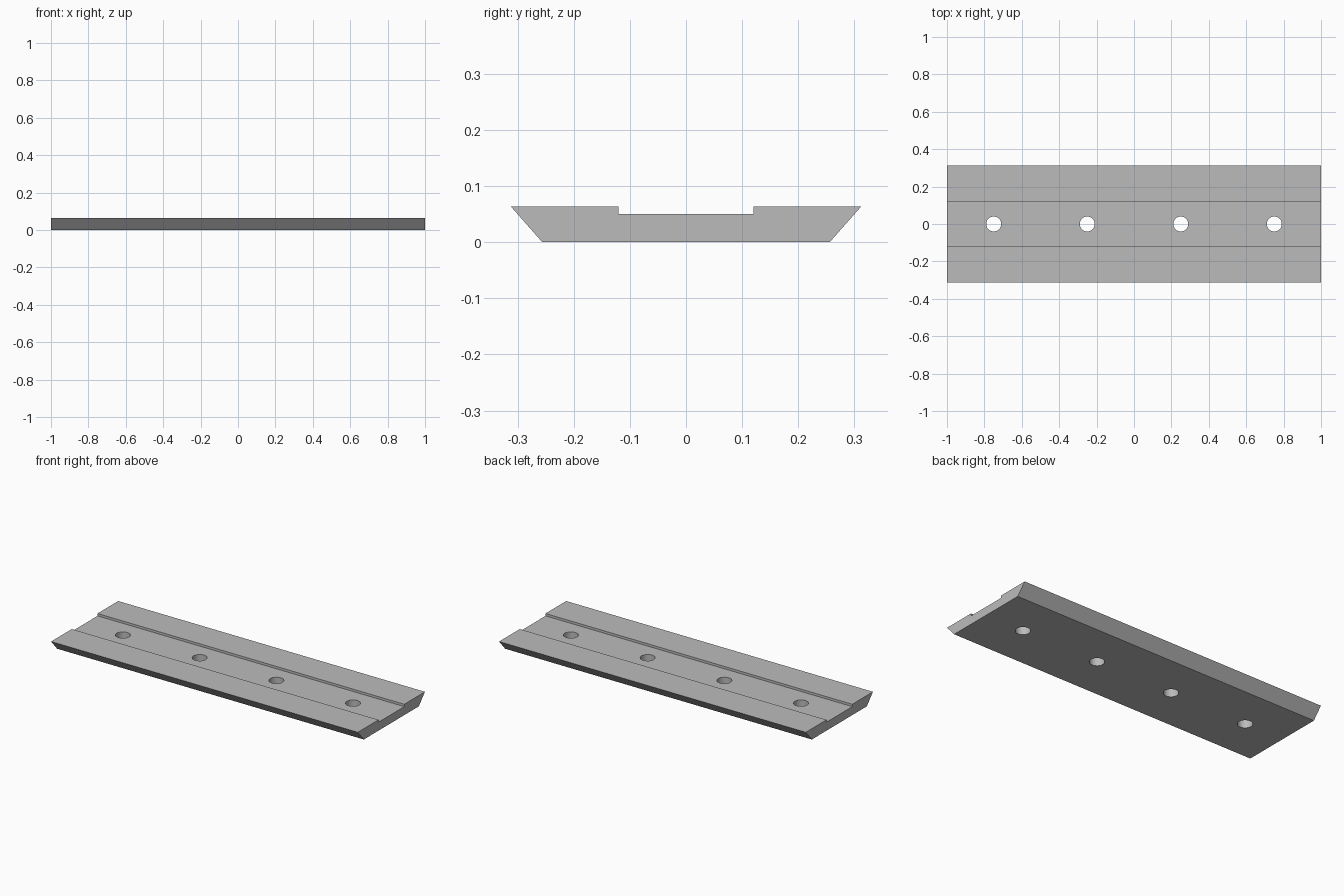
import bpy
import bmesh

cube = bpy.data.objects.get("Cube")
if cube:
    bpy.data.objects.remove(cube, do_unlink=True)

# Plain grey metal
grey = bpy.data.materials.new("grey_metal")
grey.use_nodes = True
colour = (0.5, 0.5, 0.5, 1)
grey.diffuse_color = colour
grey.node_tree.nodes["Principled BSDF"].inputs["Base Color"].default_value = colour

LENGTH = 2.0
HEIGHT = 0.064
HOLE_RADIUS = 0.04


def extrude_profile(name, half_profile, length):
    """Mirror a half profile (y, z) and extrude it along x."""
    outline = half_profile + [(-y, z) for y, z in reversed(half_profile)]
    bm = bmesh.new()
    face = bm.faces.new([bm.verts.new((-length / 2, y, z)) for y, z in outline])
    ext = bmesh.ops.extrude_face_region(bm, geom=[face])
    moved = [v for v in ext["geom"] if isinstance(v, bmesh.types.BMVert)]
    bmesh.ops.translate(bm, verts=moved, vec=(length, 0, 0))
    bmesh.ops.recalc_face_normals(bm, faces=bm.faces)
    mesh = bpy.data.meshes.new(name)
    bm.to_mesh(mesh)
    bm.free()
    obj = bpy.data.objects.new(name, mesh)
    bpy.context.collection.objects.link(obj)
    return obj


# Bevelled rail plate with a shallow central channel
plate = extrude_profile(
    "rail_plate",
    [(0.256, 0), (0.3125, HEIGHT), (0.12, HEIGHT), (0.12, 0.05)],
    LENGTH,
)
plate.data.materials.append(grey)

# Four evenly spaced screw holes through the channel
for i in range(4):
    bpy.ops.mesh.primitive_cylinder_add(
        vertices=48, radius=HOLE_RADIUS, depth=0.3,
        location=((i - 1.5) * LENGTH / 4, 0, HEIGHT / 2))
    cutter = bpy.context.object
    cutter.name = f"hole_cutter_{i + 1}"
    cutter.data.materials.append(grey)
    cutter.hide_render = True
    cutter.display_type = 'WIRE'
    cut = plate.modifiers.new(f"screw_hole_{i + 1}", 'BOOLEAN')
    cut.operation = 'DIFFERENCE'
    cut.solver = 'EXACT'
    cut.object = cutter

# Smooth hole walls, crisp plate edges
bpy.ops.object.select_all(action='DESELECT')
plate.select_set(True)
bpy.context.view_layer.objects.active = plate
for mod in list(plate.modifiers):
    bpy.ops.object.modifier_apply(modifier=mod.name)
bpy.ops.object.shade_smooth_by_angle()
for obj in [o for o in bpy.data.objects if o.name.startswith("hole_cutter")]:
    bpy.data.objects.remove(obj, do_unlink=True)
